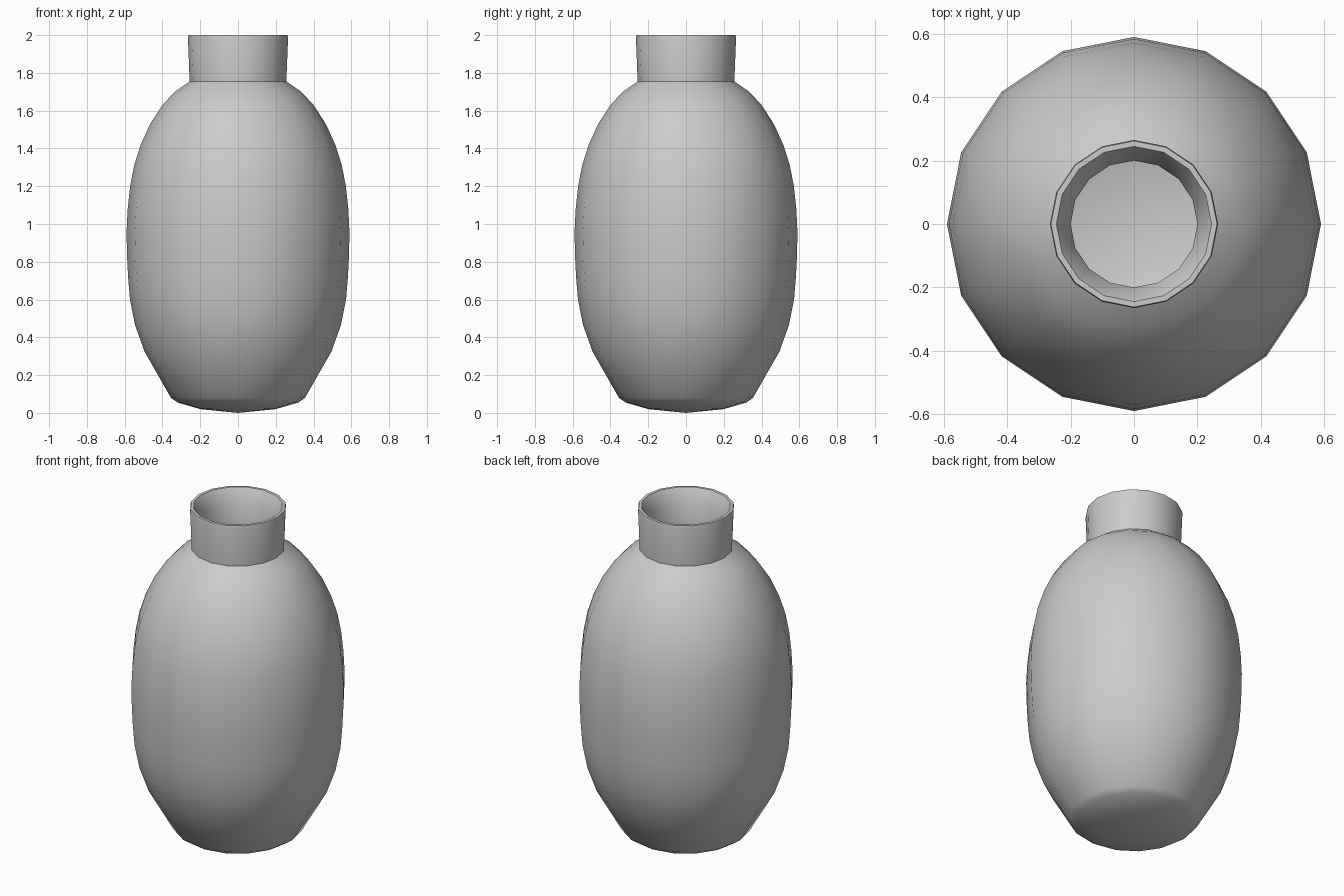
import bpy, bmesh, math

if "Cube" in bpy.data.objects:
    bpy.data.objects.remove(bpy.data.objects["Cube"])

SIDES = 16


def lathe(name, profile):
    """Revolve (radius, height) points around z; zero radius makes a pole."""
    bm = bmesh.new()
    rings = []
    for r, z in profile:
        if r == 0:
            rings.append([bm.verts.new((0, 0, z))])
        else:
            rings.append([bm.verts.new((r * math.cos(2 * math.pi * i / SIDES),
                                        r * math.sin(2 * math.pi * i / SIDES), z))
                          for i in range(SIDES)])
    for a, b in zip(rings, rings[1:]):
        for i in range(SIDES):
            j = (i + 1) % SIDES
            if len(a) == 1:
                bm.faces.new((a[0], b[j], b[i]))
            elif len(b) == 1:
                bm.faces.new((a[i], a[j], b[0]))
            else:
                bm.faces.new((a[i], a[j], b[j], b[i]))
    bmesh.ops.recalc_face_normals(bm, faces=bm.faces)
    mesh = bpy.data.meshes.new(name)
    bm.to_mesh(mesh)
    bm.free()
    obj = bpy.data.objects.new(name, mesh)
    bpy.context.collection.objects.link(obj)
    bpy.context.view_layer.objects.active = obj
    obj.select_set(True)
    bpy.ops.object.shade_smooth_by_angle(angle=math.radians(30))
    return obj


# Outside: slightly domed base, bulging belly, rounded shoulder
outer = [(0, 0), (0.20, 0.02), (0.32, 0.055), (0.355, 0.08), (0.495, 0.325),
         (0.545, 0.465), (0.572, 0.60), (0.582, 0.72), (0.588, 0.84),
         (0.59, 0.96), (0.584, 1.08), (0.571, 1.20), (0.55, 1.31),
         (0.515, 1.42), (0.465, 1.53), (0.40, 1.63), (0.335, 1.70),
         (0.256, 1.755)]
# Neck and rim, then the flared mouth
neck = [(0.265, 1.985), (0.262, 2.0), (0.245, 2.0), (0.20, 1.92), (0.20, 1.74)]
# Hollow inside down to the floor
inner = [(0.34, 1.63), (0.44, 1.48), (0.505, 1.31), (0.535, 1.12),
         (0.545, 0.92), (0.53, 0.64), (0.455, 0.36), (0.32, 0.11),
         (0.20, 0.07), (0, 0.05)]

lathe("vase", outer + neck + inner)
